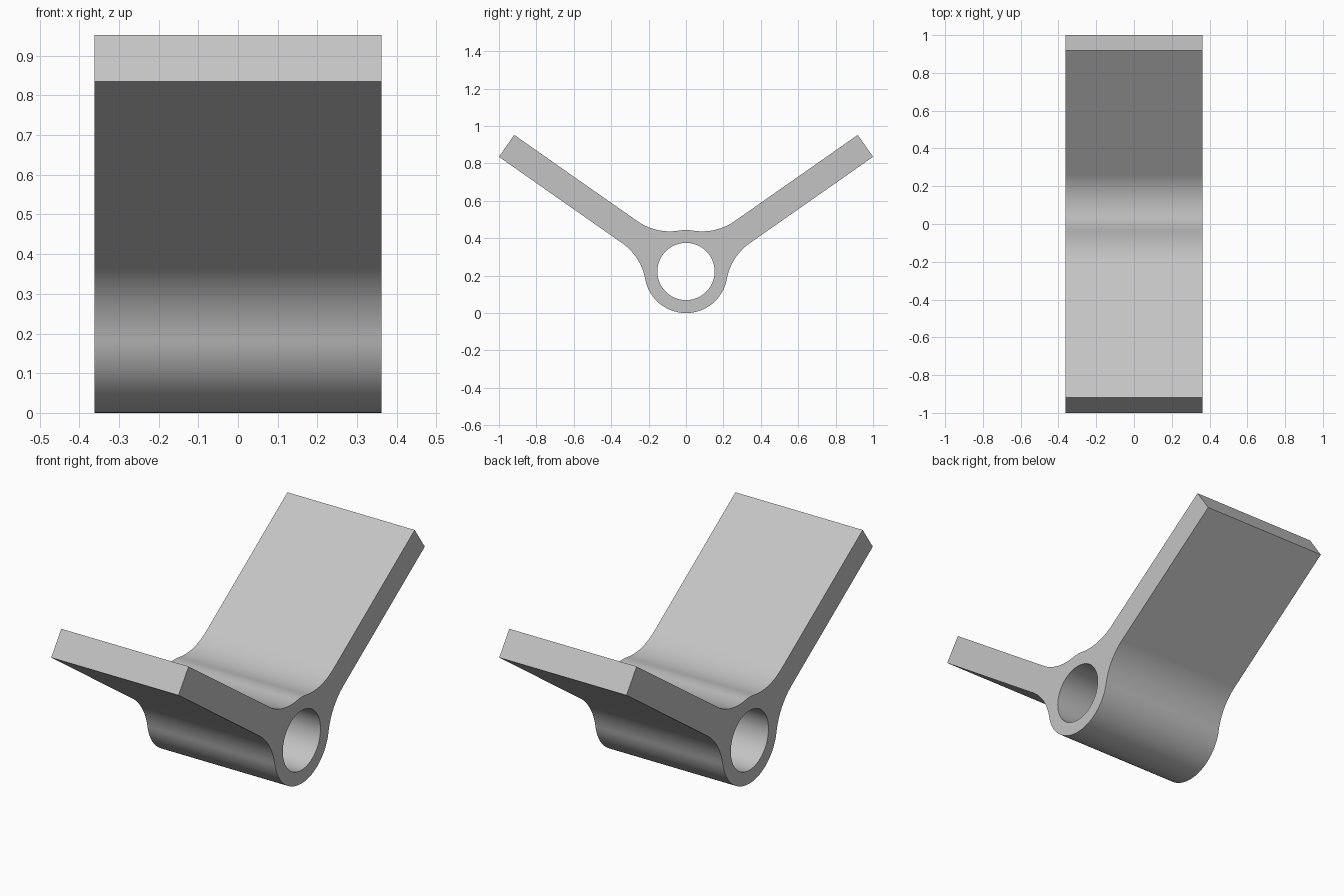
import bpy
import bmesh
from math import radians, degrees, sin, cos, sqrt, atan2, pi

cube = bpy.data.objects.get("Cube")
if cube:
    bpy.data.objects.remove(cube, do_unlink=True)

# Main dimensions
TUBE_R = 0.222       # outer radius of the tube
BORE_R = 0.153
FILLET = 0.30        # blend between tube and arms
ARM_ANGLE = 35
ARM_HALF = 0.0714    # half thickness of an arm
ARM_END = 1.171      # arm length from the tube axis
WIDTH = 0.724


def polar(centre, radius, angle):
    a = radians(angle)
    return (centre[0] + radius * cos(a), centre[1] + radius * sin(a))


def arc(centre, radius, start, end, steps):
    return [polar(centre, radius, start + (end - start) * i / steps)
            for i in range(steps + 1)]


def arm_point(along, across):
    base = polar(axis, along, ARM_ANGLE)
    return polar(base, across, ARM_ANGLE + 90)


# Tangent fillet positions, measured from the arm's centre line
axis = (0, TUBE_R)
reach = ARM_HALF + FILLET
spread = degrees(atan2(reach, sqrt((TUBE_R + FILLET) ** 2 - reach ** 2)))
low, high = ARM_ANGLE - spread, ARM_ANGLE + spread
low_centre = polar(axis, TUBE_R + FILLET, low)
high_centre = polar(axis, TUBE_R + FILLET, high)

# Half outline from the tube's bottom, around one arm, to the tube's top
half = arc(axis, TUBE_R, -90, low, 24)
half += arc(low_centre, FILLET, low + 180, ARM_ANGLE + 90, 16)[1:]
half += [arm_point(ARM_END, -ARM_HALF), arm_point(ARM_END, ARM_HALF)]
half += arc(high_centre, FILLET, ARM_ANGLE - 90, high - 180, 16)
half += arc(axis, TUBE_R, high, 90, 4)[1:]
outline = half + [(-y, z) for y, z in reversed(half[1:-1])]
bore = arc(axis, BORE_R, 0, 360, 72)[:-1]

# Flat cross-section with the bore left open
bm = bmesh.new()
edges = []
for loop in (outline, bore):
    verts = [bm.verts.new((0, y, z)) for y, z in loop]
    edges += [bm.edges.new((v, verts[i - 1])) for i, v in enumerate(verts)]
bmesh.ops.triangle_fill(bm, use_beauty=True, edges=edges, normal=(1, 0, 0))
bmesh.ops.recalc_face_normals(bm, faces=bm.faces)
mesh = bpy.data.meshes.new("bracket")
bm.to_mesh(mesh)
bm.free()
bracket = bpy.data.objects.new("two_arm_tube_bracket", mesh)
bpy.context.collection.objects.link(bracket)

# Plain grey material
grey = bpy.data.materials.new("light grey")
grey.use_nodes = True
colour = (0.55, 0.55, 0.55, 1)
grey.diffuse_color = colour
grey.node_tree.nodes["Principled BSDF"].inputs["Base Color"].default_value = colour
mesh.materials.append(grey)

# Thicken the section across the full width
bpy.ops.object.select_all(action='DESELECT')
bracket.select_set(True)
bpy.context.view_layer.objects.active = bracket
solid = bracket.modifiers.new("width", 'SOLIDIFY')
solid.thickness = WIDTH
solid.offset = 0
bpy.ops.object.modifier_apply(modifier=solid.name)

# Smooth curved walls, crisp rims and flat arms
bpy.ops.object.shade_smooth_by_angle(angle=pi / 6)
weighted = bracket.modifiers.new("flat_arms", 'WEIGHTED_NORMAL')
weighted.keep_sharp = True
